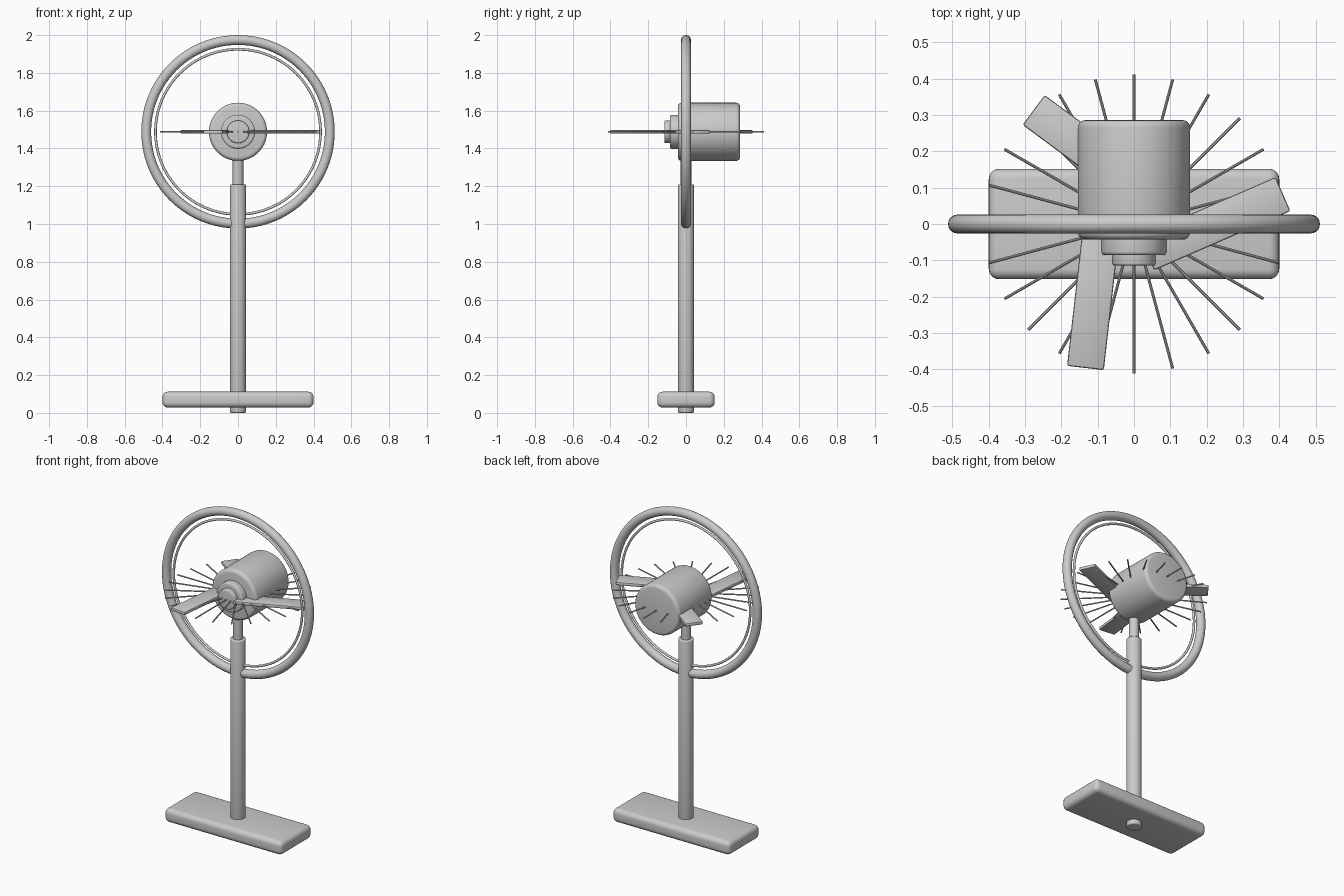
import bpy
from math import radians, pi, cos, sin

if "Cube" in bpy.data.objects:
    bpy.data.objects.remove(bpy.data.objects["Cube"])

HUB_Z = 1.488  # height of the fan axis


def finish(name, bevel=0.0, segments=4):
    ob = bpy.context.object
    ob.name = name
    bpy.ops.object.transform_apply(location=False, rotation=False, scale=True)
    if bevel:
        m = ob.modifiers.new("bevel", 'BEVEL')
        m.width = bevel
        m.segments = segments
        m.limit_method = 'ANGLE'
        m.angle_limit = radians(40)
        bpy.ops.object.modifier_apply(modifier=m.name)
    bpy.ops.object.shade_smooth_by_angle(angle=radians(35))
    return ob


def upright(name, r, z0, z1, bevel=0.0):
    bpy.ops.mesh.primitive_cylinder_add(vertices=48, radius=r, depth=z1 - z0,
                                        location=(0, 0, (z0 + z1) / 2))
    return finish(name, bevel, 3)


def along_y(name, r, y0, y1, bevel):
    bpy.ops.mesh.primitive_cylinder_add(vertices=64, radius=r, depth=y1 - y0,
                                        location=(0, (y0 + y1) / 2, HUB_Z),
                                        rotation=(pi / 2, 0, 0))
    return finish(name, bevel)


def ring(name, major, minor):
    bpy.ops.mesh.primitive_torus_add(major_radius=major, minor_radius=minor,
                                     major_segments=96, minor_segments=20,
                                     location=(0, 0, HUB_Z), rotation=(pi / 2, 0, 0))
    return finish(name)


# base slab
bpy.ops.mesh.primitive_cube_add(size=1, location=(0, 0, 0.07))
bpy.context.object.scale = (0.8, 0.304, 0.084)
finish("base", 0.028, 5)

# telescopic stand
upright("lower_pole", 0.043, 0.0, 1.21, 0.008)
upright("upper_pole", 0.028, 1.15, 1.42)

# motor housing and stepped front hub
along_y("motor_housing", 0.154, -0.043, 0.286, 0.02)
along_y("hub_collar", 0.09, -0.086, 0.0, 0.01)
along_y("hub_cap", 0.06, -0.114, 0.0, 0.006)

# guard rings
ring("outer_guard_ring", 0.486, 0.026)
ring("inner_guard_ring", 0.437, 0.007)

# three flat blades, set off-centre from the hub
for i in range(3):
    a = radians(23.5 + 120 * i)
    lx, ly = 0.2045, -0.088
    loc = (lx * cos(a) - ly * sin(a), lx * sin(a) + ly * cos(a), HUB_Z)
    bpy.ops.mesh.primitive_cube_add(size=1, location=loc, rotation=(0, 0, a))
    bpy.context.object.scale = (0.409, 0.102, 0.02)
    finish(f"blade_{i + 1}", 0.006, 2)

# fan of thin radial wires
for i in range(24):
    a = radians(15 * i)
    bpy.ops.mesh.primitive_cylinder_add(vertices=10, radius=0.004, depth=0.412,
                                        location=(0.206 * cos(a), 0.206 * sin(a), HUB_Z),
                                        rotation=(0, pi / 2, a))
    finish(f"guard_wire_{i + 1}")
